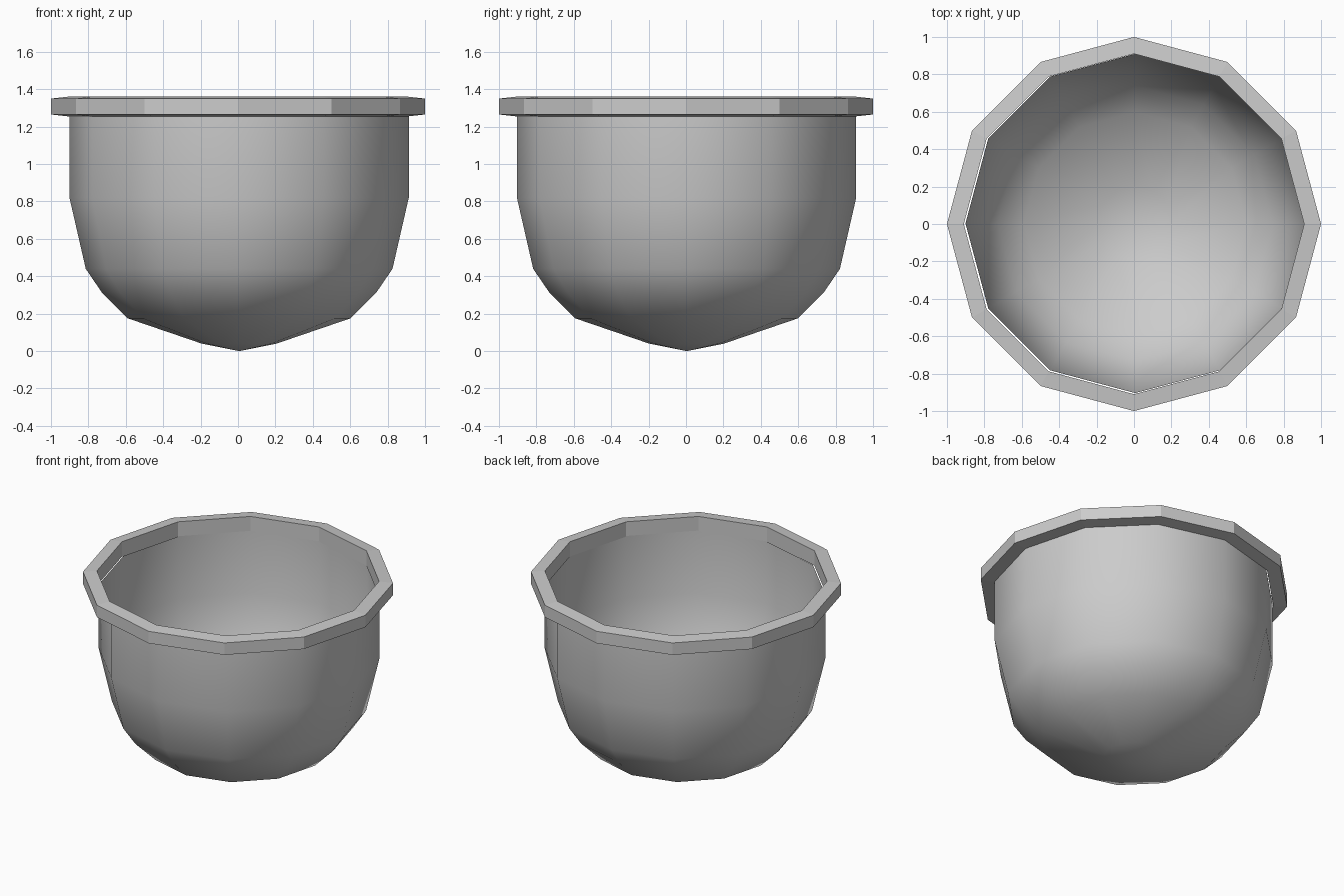
import bpy, bmesh, math

if "Cube" in bpy.data.objects:
    bpy.data.objects.remove(bpy.data.objects["Cube"])

SIDES = 12


def lathe(name, profile, closed=False, offset=(0, 0)):
    """Spin an (r, z) profile around z into a 12-sided object."""
    bm = bmesh.new()
    rings = []
    for r, z in profile:
        if r == 0:
            rings.append([bm.verts.new((offset[0], offset[1], z))] * SIDES)
        else:
            rings.append([bm.verts.new((r * math.cos(i * math.tau / SIDES) + offset[0],
                                        r * math.sin(i * math.tau / SIDES) + offset[1], z))
                          for i in range(SIDES)])
    pairs = list(zip(rings, rings[1:]))
    if closed:
        pairs.append((rings[-1], rings[0]))
    for a, b in pairs:
        for i in range(SIDES):
            j = (i + 1) % SIDES
            corners = list(dict.fromkeys((a[i], a[j], b[j], b[i])))
            bm.faces.new(corners)
    mesh = bpy.data.meshes.new(name)
    bm.to_mesh(mesh)
    bm.free()
    obj = bpy.data.objects.new(name, mesh)
    bpy.context.collection.objects.link(obj)
    return obj


# Thin open bowl, smooth shaded, sitting slightly off centre inside the rim
bowl = lathe("bowl", [(0, 0), (0.2, 0.04), (0.595, 0.175), (0.735, 0.315),
                      (0.82, 0.44), (0.907, 0.82), (0.907, 1.26)],
             offset=(0.006, 0.003))
bowl.data.shade_smooth()

# Faceted rim band with slightly sloped top and underside
rim = lathe("rim", [(0.91, 1.255), (1.0, 1.265), (1.0, 1.35), (0.91, 1.36)], closed=True)
